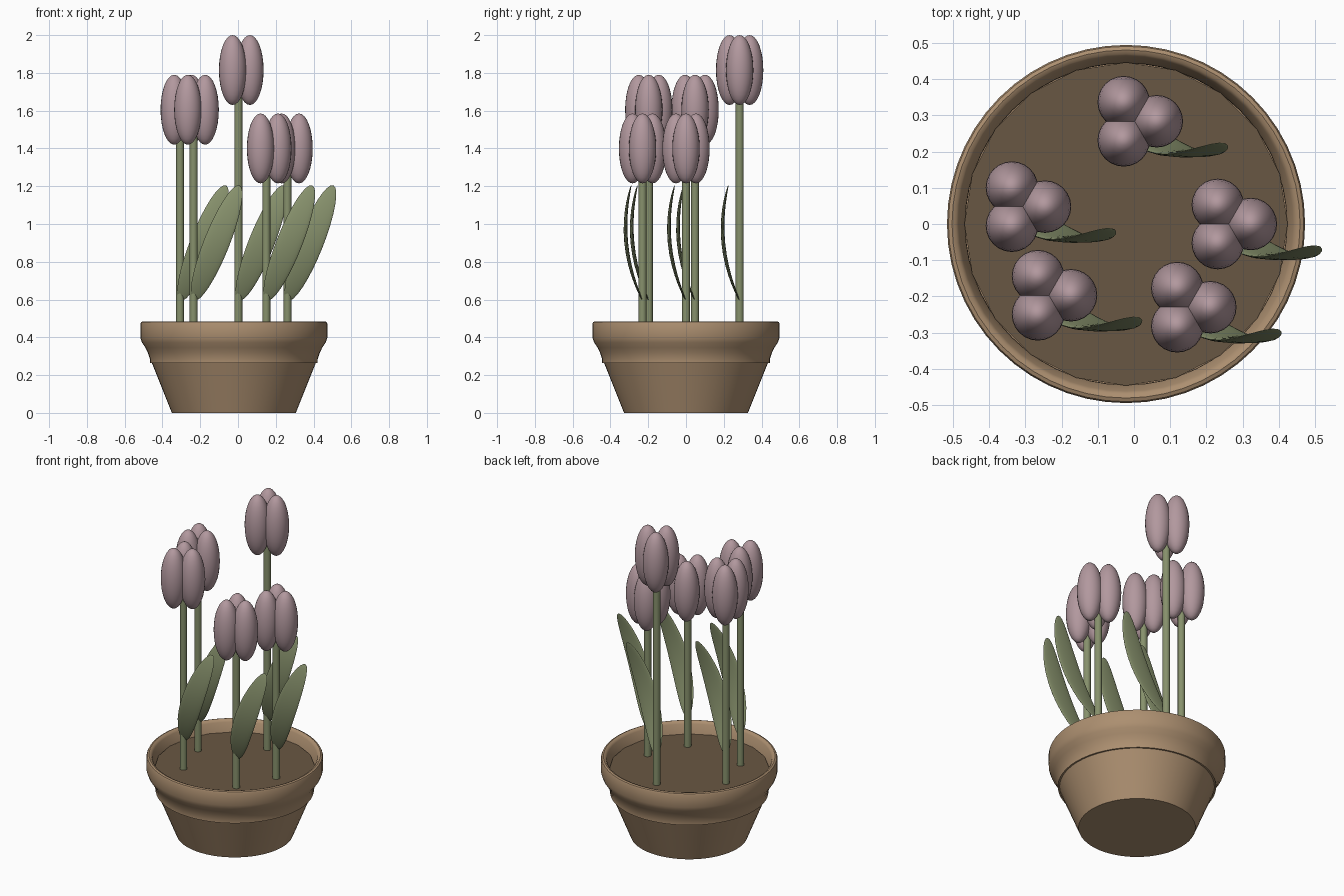
import bpy, bmesh, math
from mathutils import Matrix, Vector

if "Cube" in bpy.data.objects:
    bpy.data.objects.remove(bpy.data.objects["Cube"])


def material(name, rgb):
    m = bpy.data.materials.new(name)
    m.diffuse_color = (*rgb, 1)
    m.use_nodes = True
    m.node_tree.nodes["Principled BSDF"].inputs["Base Color"].default_value = m.diffuse_color
    return m


CLAY = material("clay", (0.413, 0.275, 0.162))
SOIL = material("soil", (0.141, 0.095, 0.056))
GREEN = material("leaf green", (0.242, 0.283, 0.150))
PETAL = material("dusty pink", (0.445, 0.314, 0.342))

POT_X = -0.022


def add_object(name, bm, mat, smooth_angle=None):
    bmesh.ops.recalc_face_normals(bm, faces=bm.faces)
    mesh = bpy.data.meshes.new(name)
    bm.to_mesh(mesh)
    bm.free()
    mesh.materials.append(mat)
    ob = bpy.data.objects.new(name, mesh)
    bpy.context.collection.objects.link(ob)
    if smooth_angle:
        bpy.ops.object.select_all(action='DESELECT')
        ob.select_set(True)
        bpy.context.view_layer.objects.active = ob
        bpy.ops.object.shade_smooth_by_angle(angle=math.radians(smooth_angle))
    return ob


def lathe(name, profile, steps, mat):
    """Spin an (r, z) profile around the pot axis."""
    bm = bmesh.new()
    verts = [bm.verts.new((POT_X + r, 0, z)) for r, z in profile]
    edges = [bm.edges.new(pair) for pair in zip(verts, verts[1:])]
    bmesh.ops.spin(bm, geom=verts + edges, cent=(POT_X, 0, 0), axis=(0, 0, 1),
                   angle=math.tau, steps=steps)
    bmesh.ops.remove_doubles(bm, verts=bm.verts, dist=1e-4)
    return add_object(name, bm, mat, 35)


def ellipsoid(bm, size, matrix, u=24, v=16):
    return bmesh.ops.create_uvsphere(
        bm, u_segments=u, v_segments=v, radius=1,
        matrix=matrix @ Matrix.Diagonal((*size, 1)))["verts"]


# Pot: tapered body, overhanging collar, rounded lip and inner wall
lathe("pot", [(0, 0), (0.328, 0), (0.434, 0.265), (0.444, 0.265), (0.444, 0.285),
              (0.455, 0.318), (0.468, 0.345), (0.486, 0.372), (0.495, 0.398),
              (0.495, 0.472), (0.491, 0.481), (0.481, 0.485), (0.470, 0.481),
              (0.462, 0.470), (0.445, 0.400)], 56, CLAY)

# Soil disc
soil = bmesh.new()
bmesh.ops.create_circle(soil, cap_ends=True, segments=20, radius=0.447,
                        matrix=Matrix.Translation((POT_X, 0, 0.415)))
for f in soil.faces:
    if f.normal.z < 0:
        f.normal_flip()
add_object("soil", soil, SOIL)

LEAF_BASE, LEAF_RISE, LEAF_RUN = 0.593, 0.612, 0.243


def tulip(x, y, top):
    mid = top - 0.185

    # Stem
    bm = bmesh.new()
    bmesh.ops.create_cone(bm, cap_ends=True, segments=16, radius1=0.021, radius2=0.021,
                          depth=mid - 0.38,
                          matrix=Matrix.Translation((x, y, (mid + 0.38) / 2)))
    add_object("stem", bm, GREEN, 40)

    # Three petals around the stem
    bm = bmesh.new()
    for k in range(3):
        a = k * math.tau / 3
        spot = Vector((x + 0.061 * math.cos(a), y + 0.061 * math.sin(a), mid))
        ellipsoid(bm, (0.0725, 0.0725, 0.185), Matrix.Translation(spot))
    add_object("petals", bm, PETAL, 60)

    # Leaf: flat ellipsoid leaning to the right, bowed towards the front
    bm = bmesh.new()
    lean = Matrix.Rotation(math.atan2(LEAF_RUN, LEAF_RISE), 4, 'Y')
    spot = Matrix.Translation((x + LEAF_RUN / 2, y, LEAF_BASE + LEAF_RISE / 2))
    for v in ellipsoid(bm, (0.068, 0.010, 0.329), spot @ lean):
        s = (v.co.z - LEAF_BASE) / LEAF_RISE
        v.co.y += -0.286 * s + 0.226 * s * s
    add_object("leaf", bm, GREEN, 60)


for x, y, top in [(0.002, 0.284, 2.0), (-0.307, 0.048, 1.79), (-0.235, -0.197, 1.79),
                  (0.262, 0.0, 1.585), (0.15, -0.23, 1.585)]:
    tulip(x, y, top)
